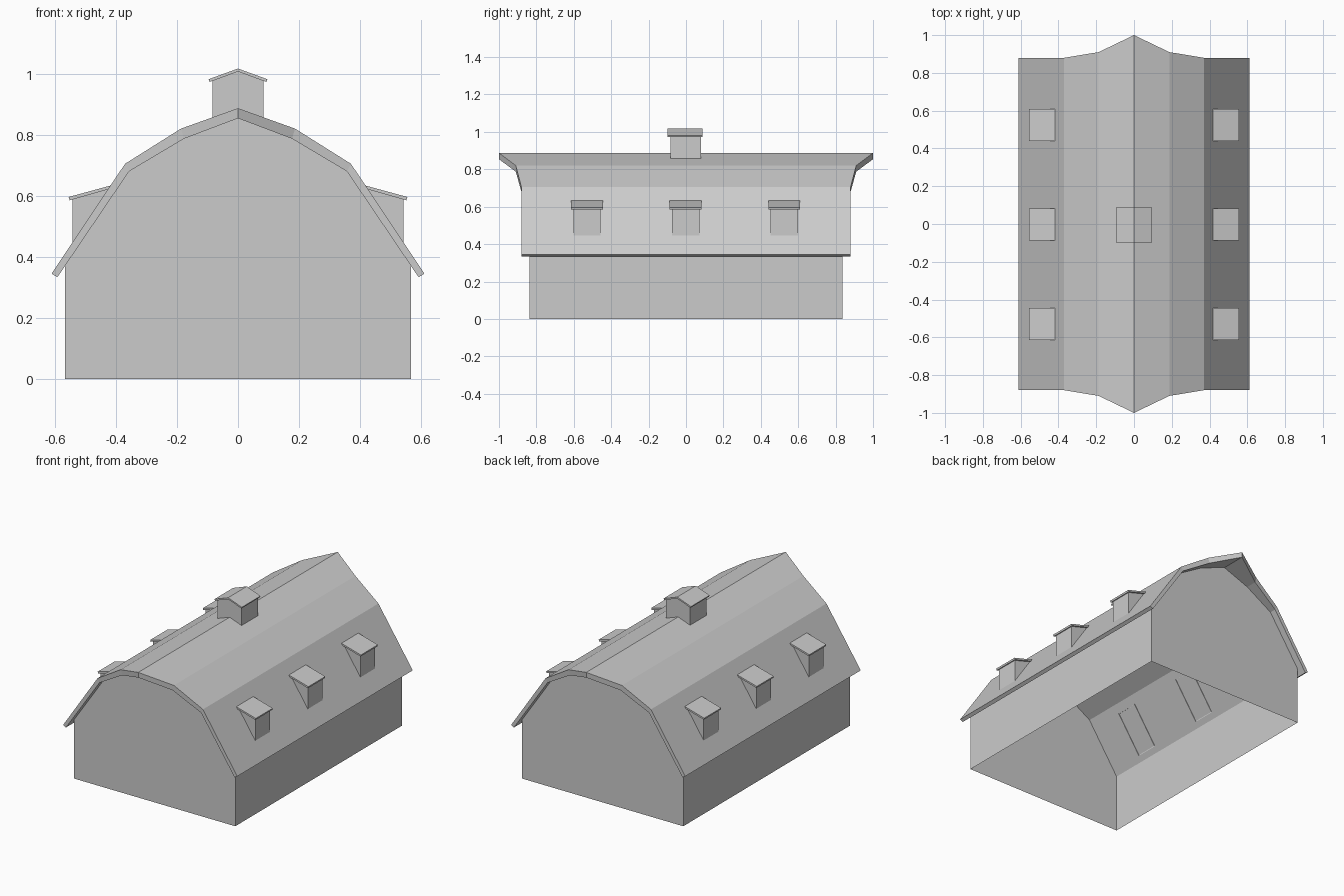
import bpy

if "Cube" in bpy.data.objects:
    bpy.data.objects.remove(bpy.data.objects["Cube"])


def make(name, verts, faces):
    me = bpy.data.meshes.new(name)
    me.from_pydata(verts, [], faces)
    me.update()
    ob = bpy.data.objects.new(name, me)
    bpy.context.collection.objects.link(ob)
    return ob


def slab(name, outer, inner, y0, y1):
    """Sheet with thickness: (x, z) profiles swept from y0[i] to y1[i]."""
    n = len(outer)
    verts = []
    for prof, ys in ((outer, y0), (inner, y0), (outer, y1), (inner, y1)):
        verts += [(p[0], y, p[1]) for p, y in zip(prof, ys)]
    a, b, c, d = 0, n, 2 * n, 3 * n
    faces = []
    for i in range(n - 1):
        j = i + 1
        faces += [(a + i, a + j, c + j, c + i), (b + j, b + i, d + i, d + j),
                  (a + j, a + i, b + i, b + j), (c + i, c + j, d + j, d + i)]
    faces += [(a, c, d, b), (n - 1, b + n - 1, d + n - 1, c + n - 1)]
    return make(name, verts, faces)


def shell(name, prof, y0, y1, skip):
    """Profile swept along y with end caps, leaving the listed edges open."""
    n = len(prof)
    verts = [(x, y, z) for y in (y0, y1) for x, z in prof]
    faces = [tuple(range(n)), tuple(range(2 * n - 1, n - 1, -1))]
    faces += [(i, n + i, n + (i + 1) % n, (i + 1) % n)
              for i in range(n) if i not in skip]
    return make(name, verts, faces)


def mirrored(half):
    """Half profile listed from the ridge outward -> full profile, left to right."""
    return [(-x, z) for x, z in reversed(half[1:])] + half


# Main gambrel roof with ends flaring out toward the ridge
outer = mirrored([(0, .887), (.187, .82), (.37, .705), (.611, .345)])
inner = mirrored([(0, .854), (.177, .787), (.357, .68), (.592, .333)])
ends = [.88, .88, .91, 1.0, .91, .88, .88]
slab("main_roof", outer, inner, [-y for y in ends], ends)

# Walls, open below and under the roof
wall = [(-.567, 0), (-.567, .37)] + inner[1:-1] + [(.567, .37), (.567, 0)]
shell("walls", wall, -.837, .837, (1, 2, 3, 4, 5, 6, 8))

# Ridge cupola and its small gabled cap
shell("cupola_body", [(-.084, .84), (-.084, .977), (0, 1.008), (.084, .977), (.084, .84)],
      -.084, .079, (1, 2, 4))
slab("cupola_roof", [(-.096, .982), (0, 1.017), (.096, .982)],
     [(-.093, .973), (0, 1.007), (.093, .973)], [-.099] * 3, [.088] * 3)

# Three shed dormers on each slope
for side, label in ((1, "right"), (-1, "left")):
    for k, y in enumerate((-.529, -.002, .525)):
        body = [(side * x, z) for x, z in ((.543, .40), (.543, .59), (.385, .633))]
        shell(f"dormer_body_{label}_{k}", body, y - .073, y + .073, (1, 2))
        slab(f"dormer_roof_{label}_{k}",
             [(side * .39, .641), (side * .555, .596)],
             [(side * .39, .631), (side * .552, .585)],
             [y - .085] * 2, [y + .085] * 2)

# Make all face normals consistent
import bmesh
for ob in bpy.context.collection.objects:
    bm = bmesh.new()
    bm.from_mesh(ob.data)
    bmesh.ops.recalc_face_normals(bm, faces=bm.faces)
    bm.to_mesh(ob.data)
    bm.free()
